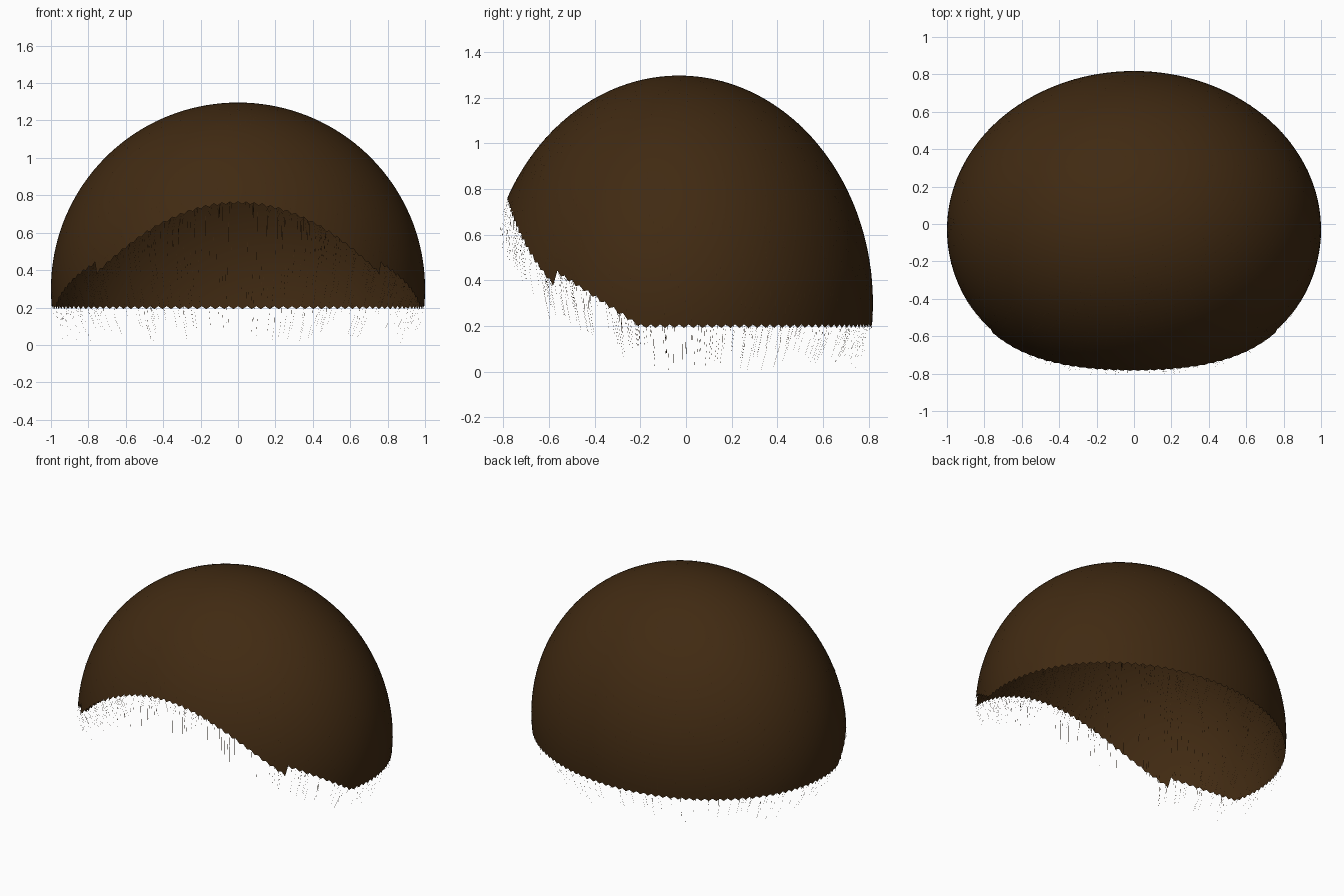
import bpy, bmesh, math, random
from mathutils import Vector

if "Cube" in bpy.data.objects:
    bpy.data.objects.remove(bpy.data.objects["Cube"])

random.seed(4)
CENTRE = Vector((0, -0.03, 0.3))
COLS, ROWS = 256, 40

brown = bpy.data.materials.new("dark brown hair")
brown.diffuse_color = (0.052, 0.023, 0.006, 1)
brown.use_nodes = True
brown.node_tree.nodes["Principled BSDF"].inputs["Base Color"].default_value = brown.diffuse_color


def skull(azimuth, polar, scale=1.0):
    """Point on the rounded head form; polar runs from the crown down."""
    r = math.sin(polar)
    p = Vector((r * math.cos(azimuth), 0.848 * r * math.sin(azimuth), 0.996 * math.cos(polar)))
    return CENTRE + p * scale


def hairline(p):
    """Height of the lower edge: forehead arch, temple slope, level nape."""
    if p.y < -0.57:
        return 0.76 - 0.66 * p.x * p.x
    return max(0.2, 0.2 + 0.65 * (-0.2 - p.y))


def edge_polar(azimuth):
    t = 0.5
    while t < 1.8 and skull(azimuth, t).z > hairline(skull(azimuth, t)):
        t += 0.002
    return t


def make_object(name, bm):
    mesh = bpy.data.meshes.new(name)
    bm.to_mesh(mesh)
    bm.free()
    mesh.materials.append(brown)
    obj = bpy.data.objects.new(name, mesh)
    bpy.context.collection.objects.link(obj)
    return obj


# Hair cap: open single-surface dome with a finely toothed edge
bm = bmesh.new()
crown = bm.verts.new(skull(0, 0))
columns = []
for c in range(COLS):
    a = 2 * math.pi * c / COLS
    end = edge_polar(a)
    col = [bm.verts.new(skull(a, end * r / ROWS)) for r in range(1, ROWS)]
    col.append(bm.verts.new(skull(a, end + (0.008 if c % 2 else -0.008))))
    columns.append(col)
for c in range(COLS):
    left, right = columns[c], columns[(c + 1) % COLS]
    bm.faces.new((crown, left[0], right[0]))
    for r in range(ROWS - 1):
        bm.faces.new((left[r], left[r + 1], right[r + 1], right[r]))
for f in bm.faces:
    f.smooth = True
make_object("hair_cap", bm)

# Fine loose strands lying on the cap and hanging past its edge
bm = bmesh.new()
WIDTH = 0.0006
for i in range(1500):
    a = random.uniform(0, 2 * math.pi)
    end = edge_polar(a)
    t = math.acos(random.uniform(math.cos(end), 1))
    side = Vector((-math.sin(a), math.cos(a), 0)) * WIDTH / 2
    path = [skull(a, t), skull(a, t + 0.1, 1.003), skull(a, t + 0.21, 0.965)]
    pairs = []
    for p in path:
        p.z = max(p.z, 0)
        pairs.append((bm.verts.new(p - side), bm.verts.new(p + side)))
    for (p0, p1), (q0, q1) in zip(pairs, pairs[1:]):
        bm.faces.new((p0, q0, q1, p1))
make_object("loose_strands", bm)
